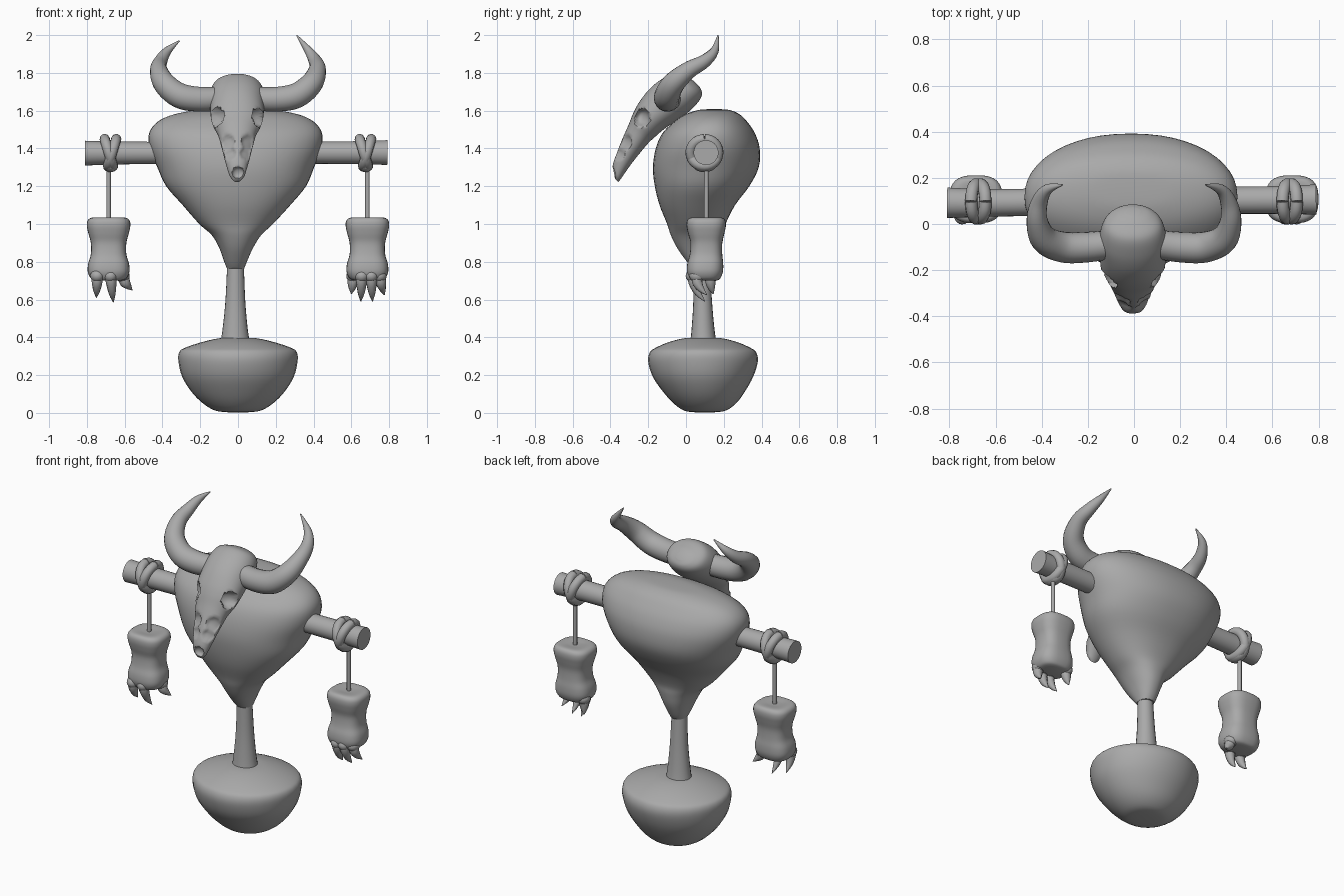
import bpy, bmesh, math
from mathutils import Vector

if "Cube" in bpy.data.objects:
    bpy.data.objects.remove(bpy.data.objects["Cube"])

bone = bpy.data.materials.new("plain_grey")
bone.diffuse_color = (0.4, 0.4, 0.4, 1)
bone.use_nodes = True
bone.node_tree.nodes["Principled BSDF"].inputs["Base Color"].default_value = bone.diffuse_color


def smooth(rows, k=4):
    """Interpolate rows of numbers with a Catmull-Rom spline."""
    out = []
    for i in range(len(rows) - 1):
        a, b, c, d = (rows[max(i - 1, 0)], rows[i], rows[i + 1],
                      rows[min(i + 2, len(rows) - 1)])
        for j in range(k):
            t = j / k
            out.append([0.5 * (2 * q + (r - p) * t + (2 * p - 5 * q + 4 * r - s) * t * t
                               + (3 * q - p - 3 * r + s) * t ** 3)
                        for p, q, r, s in zip(a, b, c, d)])
    out.append(list(rows[-1]))
    return out


def finish(name, bm, angle=50):
    bmesh.ops.recalc_face_normals(bm, faces=bm.faces)
    me = bpy.data.meshes.new(name)
    bm.to_mesh(me)
    bm.free()
    ob = bpy.data.objects.new(name, me)
    bpy.context.collection.objects.link(ob)
    me.materials.append(bone)
    bpy.ops.object.select_all(action='DESELECT')
    ob.select_set(True)
    bpy.context.view_layer.objects.active = ob
    bpy.ops.object.shade_smooth_by_angle(angle=math.radians(angle))
    return ob


def loft(name, rings, dent=None):
    """Skin a list of closed rings and cap both ends."""
    bm = bmesh.new()
    vs = [[bm.verts.new(dent(p) if dent else p) for p in ring] for ring in rings]
    n = len(vs[0])
    for a, b in zip(vs, vs[1:]):
        for i in range(n):
            j = (i + 1) % n
            bm.faces.new((a[i], a[j], b[j], b[i]))
    bm.faces.new(vs[0])
    bm.faces.new(vs[-1])
    return finish(name, bm)


def oval(n, power):
    """Unit superellipse points."""
    pts = []
    for i in range(n):
        c, s = math.cos(2 * math.pi * i / n), math.sin(2 * math.pi * i / n)
        pts.append((math.copysign(abs(c) ** (2 / power), c),
                    math.copysign(abs(s) ** (2 / power), s)))
    return pts


def stack(name, rows, n=32, power=2.0, k=4):
    """Loft upright from rows of (z, centre x, centre y, half x, half y)."""
    return loft(name, [[Vector((x + hx * c, y + hy * s, z)) for c, s in oval(n, power)]
                       for z, x, y, hx, hy in smooth(rows, k)])


def tube(name, rows, n=16, k=4):
    """Round tube along rows of (x, y, z, radius)."""
    rows = smooth(rows, k)
    pts = [Vector(r[:3]) for r in rows]
    u, rings = Vector((0.3, 0.9, 0.31)), []
    for i, p in enumerate(pts):
        t = (pts[min(i + 1, len(pts) - 1)] - pts[max(i - 1, 0)]).normalized()
        u = (u - t * u.dot(t)).normalized()
        w = t.cross(u)
        rings.append([p + (u * c + w * s) * max(rows[i][3], 0.002) for c, s in oval(n, 2)])
    return loft(name, rings)


def ball(name, centre, size):
    bm = bmesh.new()
    bmesh.ops.create_uvsphere(bm, u_segments=16, v_segments=10, radius=1)
    for v in bm.verts:
        v.co = Vector(centre) + Vector(a * b for a, b in zip(v.co, size))
    return finish(name, bm)


# Rounded base bowl and its flared post
stack("base_bowl", [
    (0.003, 0, .1, .05, .05), (0.012, 0, .1, .12, .11), (0.05, 0, .1, .185, .165),
    (0.11, 0, .095, .245, .215), (0.19, 0, .09, .295, .265), (0.27, 0, .09, .315, .29),
    (0.32, 0, .09, .312, .282), (0.345, 0, .09, .28, .25), (0.375, 0, .09, .19, .18),
    (0.395, 0, .09, .1, .1), (0.398, 0, .09, .03, .03)])
stack("post", [(0.37, -.015, .092, .078, .07), (0.45, -.015, .09, .066, .06),
               (0.6, -.014, .088, .052, .049), (0.82, -.013, .082, .043, .042)], n=20)

# Large top-heavy body
stack("body", [
    (0.765, -.013, .085, .046, .05), (0.80, -.013, .08, .06, .075),
    (0.87, -.01, .07, .088, .115), (0.94, -.008, .06, .13, .14),
    (1.00, -.01, .055, .195, .155), (1.10, -.008, .06, .285, .20),
    (1.20, -.01, .085, .37, .25), (1.30, -.012, .105, .415, .28),
    (1.40, -.013, .115, .455, .275), (1.48, -.013, .12, .458, .245),
    (1.54, -.012, .13, .415, .195), (1.58, -.01, .14, .33, .145),
    (1.603, -.01, .148, .2, .085), (1.608, -.01, .15, .06, .03)], n=48, power=2.2)

# Crossbar through the body
tube("crossbar", [(-.81, .092, 1.375, .066), (-.6, .092, 1.376, .06), (0, .1, 1.377, .058),
                  (.6, .104, 1.378, .06), (.79, .106, 1.378, .066)], n=24, k=2)

# Skull, lofted along an axis that slopes forward and down
AXIS, UP = Vector((0, -.70, -.714)), Vector((0, -.714, .70))
SKULL = [  # distance, upper edge, lower edge, half width
    (-.083, .03, -.02, .03), (-.07, .07, -.05, .08), (-.035, .128, -.068, .125),
    (.04, .155, -.072, .145), (.12, .162, -.06, .143), (.20, .152, -.043, .14),
    (.26, .135, -.037, .128), (.32, .11, -.034, .102), (.40, .08, -.04, .082),
    (.47, .05, -.048, .066), (.53, .022, -.058, .05), (.56, -.008, -.063, .038),
    (.578, -.04, -.064, .018)]
DENTS = [((s * x, y, z), r, (s * dx, dy, dz)) for s in (-1, 1)
         for x, y, z, r, dx, dy, dz in (
             (.118, -.24, 1.565, .048, -.055, .01, 0),    # eye sockets
             (.055, -.325, 1.43, .042, -.006, .022, 0),   # nose grooves
             (.04, -.35, 1.37, .034, -.004, .018, 0))]
DENTS.append(((0, -.385, 1.272), .03, (0, .025, .005)))   # mouth notch


def dent(p):
    q = p.copy()
    for c, r, push in DENTS:
        d = (p - Vector(c)).length / r
        if d < 1:
            q += Vector(push) * math.sqrt(1 - d * d)
    return q


rings = []
for t, top, low, w in smooth(SKULL, 6):
    mid = Vector((-.005, 0, 1.68)) + AXIS * t + UP * (top + low) / 2
    rings.append([mid + Vector((w * c, 0, 0)) + UP * (s * (top - low) / 2)
                  for c, s in oval(48, 2.1)])
loft("skull", rings, dent)

for side, label in ((-1, "left"), (1, "right")):
    # Curved horn sweeping out, back and up
    tip = 2.0 if side > 0 else 1.97
    tube(label + "_horn", [(side * x, y, z, r) for x, y, z, r in (
        (.08, -.085, 1.665, .062), (.2, -.1, 1.66, .066), (.31, -.1, 1.68, .067),
        (.39, -.065, 1.745, .06), (.42, .015, 1.815, .046), (.41, .095, 1.86, .036),
        (.375, .15, 1.915, .023), (.31, .17, tip, .003))], n=18, k=5)

    # Knotted loop round the bar and hanging cord
    bx, by, px = side * .675, .098, side * .685
    for i, lean in enumerate((-.022, .022)):
        loop = [(bx + lean * math.cos(a) + lean * .4, by + .074 * math.sin(a),
                 1.378 + .072 * math.cos(a), .027)
                for a in (2 * math.pi * j / 16 for j in range(17))]
        tube(f"{label}_loop_{i + 1}", loop, n=10, k=2)
    ball(label + "_knot", (bx, by, 1.31), (.04, .06, .036))
    tube(label + "_cord", [(px, .108, 1.0, .012), (px, .108, 1.32, .012)], n=10, k=1)

    # Severed paw: lumpy block with toes and claws
    stack(label + "_paw", [
        (.70, px, .1, .06, .06), (.71, px, .1, .092, .08), (.745, px, .1, .11, .095),
        (.79, px, .102, .108, .095), (.84, px, .106, .094, .086), (.90, px, .108, .094, .084),
        (.95, px, .107, .107, .096), (.99, px, .107, .115, .104), (1.02, px, .107, .11, .1),
        (1.034, px, .107, .085, .08), (1.03, px, .107, .03, .03)], n=32, power=2.8)
    if side < 0:
        claws = [(-.745, .04, -.75, .09, .61), (-.675, .04, -.66, .1, .585),
                 (-.61, .12, -.56, .145, .65)]
    else:
        claws = [(.61, .13, .6, .145, .63), (.655, .04, .65, .1, .59),
                 (.705, .04, .712, .1, .59), (.75, .06, .775, .11, .625)]
    for i, (x, y, tx, ty, tz) in enumerate(claws):
        ball(f"{label}_toe_{i + 1}", (x, y, .725), (.037, .042, .035))
        tube(f"{label}_claw_{i + 1}", [
            (x, y, .725, .03), (x * .75 + tx * .25, y, .69, .028),
            (x * .4 + tx * .6, y * .6 + ty * .4, tz * .6 + .28, .018),
            (tx, ty, tz, .002)], n=10, k=3)
